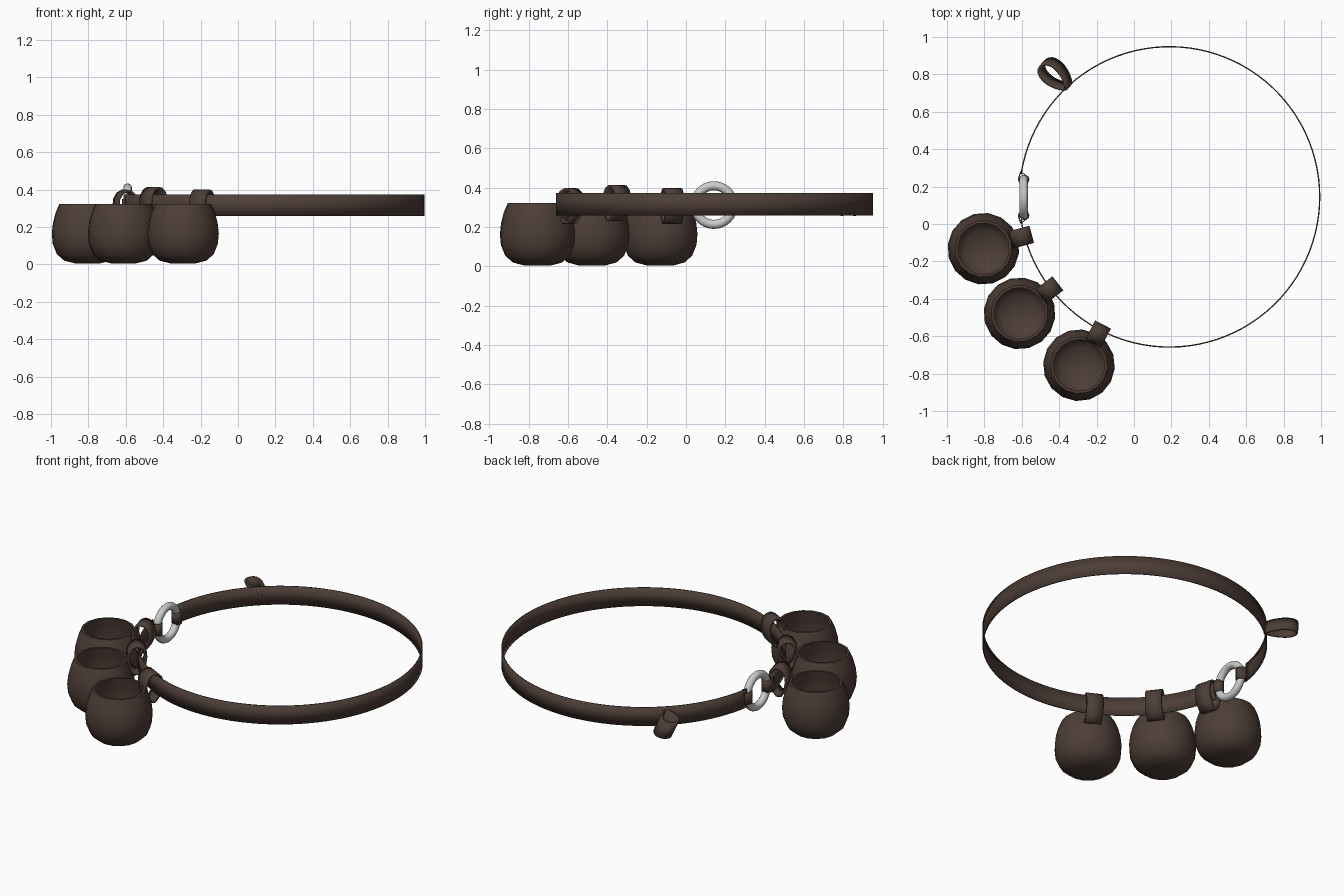
import bpy, bmesh, math
from math import sin, cos, pi, radians
from mathutils import Vector

if "Cube" in bpy.data.objects:
    bpy.data.objects.remove(bpy.data.objects["Cube"])

CX, CY, R = 0.19, 0.145, 0.803      # belt centre and radius
leather = bpy.data.materials.new("dark_leather")
leather.diffuse_color = (0.075, 0.048, 0.038, 1)
leather.use_nodes = True
leather.node_tree.nodes["Principled BSDF"].inputs["Base Color"].default_value = leather.diffuse_color


def finish(name, bm, angle=40):
    bmesh.ops.recalc_face_normals(bm, faces=bm.faces)
    me = bpy.data.meshes.new(name)
    bm.to_mesh(me)
    bm.free()
    ob = bpy.data.objects.new(name, me)
    bpy.context.collection.objects.link(ob)
    me.materials.append(leather)
    bpy.ops.object.select_all(action='DESELECT')
    ob.select_set(True)
    bpy.context.view_layer.objects.active = ob
    bpy.ops.object.shade_smooth_by_angle(angle=radians(angle))
    return ob


def strap(name, path, across, thick, closed=True):
    """Sweep a flat band of given width vector along a path, with thickness."""
    bm = bmesh.new()
    half = Vector(across) / 2
    rows = [(bm.verts.new(Vector(p) - half), bm.verts.new(Vector(p) + half)) for p in path]
    n = len(rows)
    for i in range(n if closed else n - 1):
        a, b = rows[i], rows[(i + 1) % n]
        bm.faces.new((a[0], b[0], b[1], a[1]))
    ob = finish(name, bm)
    sol = ob.modifiers.new("thickness", 'SOLIDIFY')
    sol.thickness = thick
    sol.offset = 0
    return ob


# Belt: open hoop with a gap at the ring
a0, a1 = radians(180 + 8.6), radians(540 - 8.6)
strap("belt", [(CX + R * cos(a0 + (a1 - a0) * i / 96), CY + R * sin(a0 + (a1 - a0) * i / 96), 0.317)
               for i in range(97)], (0, 0, 0.115), 0.007, closed=False)

# Metal ring joining the belt ends
bpy.ops.mesh.primitive_torus_add(location=(-0.59, 0.142, 0.312), rotation=(0, pi / 2, 0),
                                 major_radius=0.098, minor_radius=0.023,
                                 major_segments=32, minor_segments=12)
ring = bpy.context.object
ring.name = "metal_ring"
bpy.ops.object.shade_smooth()

# Small belt-end tabs wrapped round the ring
for side, label in ((1, "back"), (-1, "front")):
    cy = 0.142 + side * 0.098
    path = [(-0.59 + 0.027 * cos(t), cy - side * 0.027 * sin(t), 0.312)
            for t in [radians(-20 + 220 * i / 10) for i in range(11)]]
    path.append((-0.606, cy + side * 0.04, 0.312))
    strap("ring_tab_" + label, path, (0, 0, 0.075), 0.007)

# Open round pouches: lathe profile (radius, height) outside then inside
PROFILE = [(0, 0.004), (0.07, 0.006), (0.125, 0.02), (0.165, 0.055), (0.187, 0.11), (0.192, 0.165),
           (0.186, 0.22), (0.172, 0.275), (0.152, 0.322), (0.138, 0.322),
           (0.15, 0.26), (0.16, 0.17), (0.145, 0.09), (0.1, 0.045), (0, 0.035)]


def pouch(name, x, y, turn):
    bm = bmesh.new()
    vs = [bm.verts.new((x + r * cos(turn), y + r * sin(turn), z)) for r, z in PROFILE]
    es = [bm.edges.new(p) for p in zip(vs, vs[1:])]
    bmesh.ops.spin(bm, geom=vs + es, cent=(x, y, 0), axis=(0, 0, 1), angle=2 * pi, steps=16)
    bmesh.ops.remove_doubles(bm, verts=bm.verts, dist=1e-4)
    return finish(name, bm, 50)


# Hanger loop cross-section (radial offset, height)
HANGER = [(-0.05, 0.33), (-0.042, 0.368), (-0.02, 0.389), (0.005, 0.393), (0.03, 0.38), (0.048, 0.35),
          (0.052, 0.31), (0.042, 0.26), (0.02, 0.225), (-0.005, 0.222), (-0.028, 0.25), (-0.045, 0.29)]

PLACES = [(-0.805, -0.132, -0.602, -0.07, 0.0), (-0.612, -0.478, -0.452, -0.352, 0.015),
          (-0.294, -0.755, -0.192, -0.588, 0.0)]
for i, (px, py, hx, hy, dz) in enumerate(PLACES, 1):
    out = Vector((hx - CX, hy - CY, 0)).normalized()
    side = Vector((-out.y, out.x, 0))
    pouch(f"pouch_{i}", px, py, math.atan2(out.y, out.x))
    strap(f"pouch_hanger_{i}", [Vector((hx, hy, z + dz)) + out * r for r, z in HANGER],
          side * 0.095, 0.014)

# Spare loop: tilted teardrop sticking outward from the belt
out = Vector((-0.74, 0.67, 0)).normalized()
side = Vector((-out.y, out.x, 0))
root = Vector((-0.35, 0.735, 0.308))
tear = []
for i in range(20):
    t = 2 * pi * i / 20
    tear.append(root + out * (0.092 - 0.092 * cos(t)) + side * (0.055 * sin(t) * sin(t / 2) ** 0.7))
strap("spare_loop", tear, Vector((0, 0, 0.095)) + side * 0.045, 0.012)
